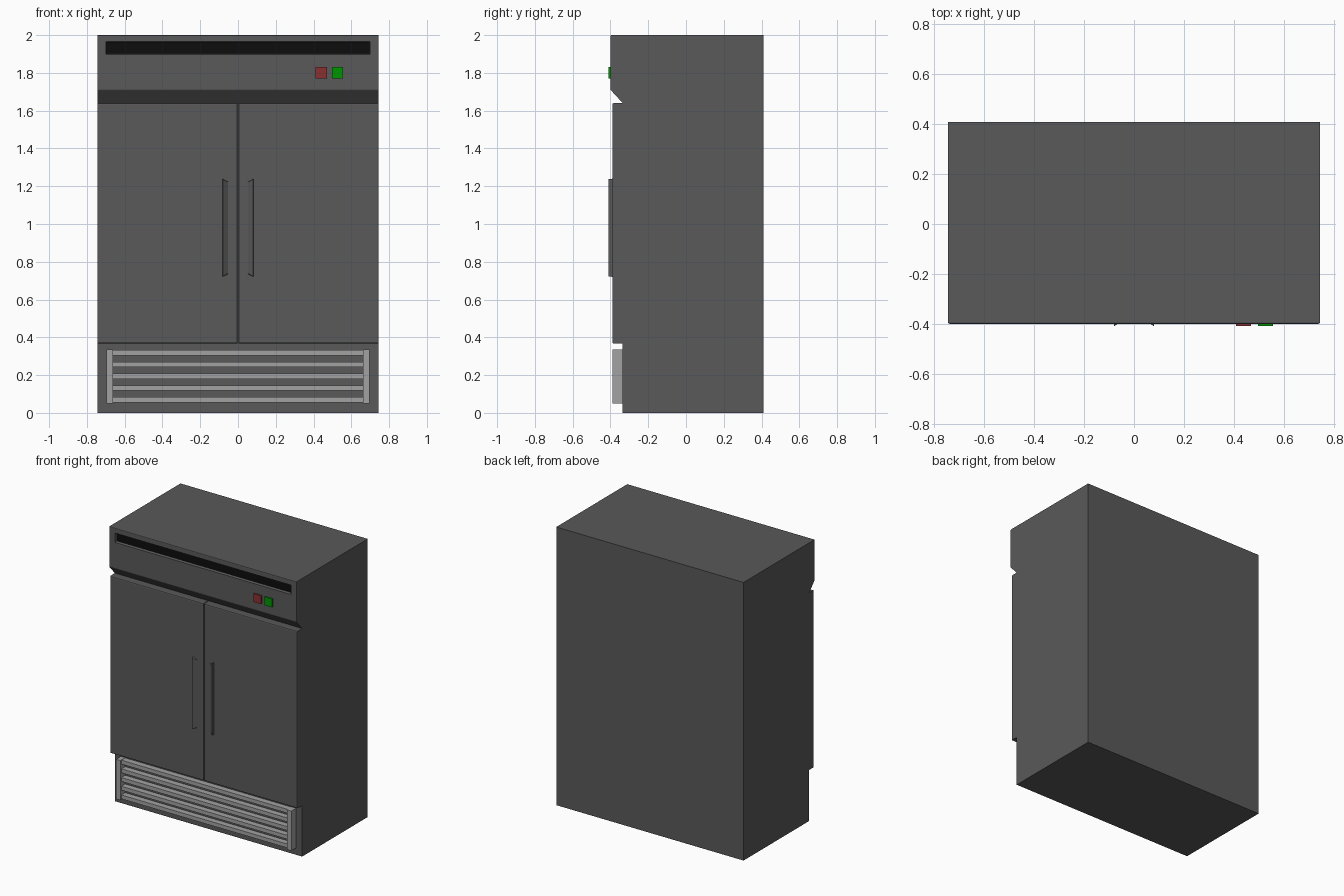
import bpy, bmesh

if "Cube" in bpy.data.objects:
    bpy.data.objects.remove(bpy.data.objects["Cube"])

W = 0.745  # half width


def material(name, rgb):
    m = bpy.data.materials.new(name)
    m.diffuse_color = (*rgb, 1)
    m.use_nodes = True
    m.node_tree.nodes["Principled BSDF"].inputs["Base Color"].default_value = m.diffuse_color
    return m


STEEL = material("dark_steel", (0.1, 0.1, 0.1))
BLACK = material("black", (0.004, 0.004, 0.004))
GRILLE = material("grille_grey", (0.36, 0.36, 0.36))
RED = material("red", (0.25, 0.03, 0.03))
GREEN = material("green", (0.0, 0.3, 0.0))


def finish(name, bm, mat):
    bmesh.ops.recalc_face_normals(bm, faces=bm.faces)
    me = bpy.data.meshes.new(name)
    bm.to_mesh(me)
    bm.free()
    ob = bpy.data.objects.new(name, me)
    bpy.context.collection.objects.link(ob)
    if mat:
        me.materials.append(mat)
    return ob


def prism(name, ring_a, ring_b, mat, bevel_y=None, bevel=0.006):
    """Join two matching outlines; optionally bevel the edges of the face at y = bevel_y."""
    bm = bmesh.new()
    a = [bm.verts.new(p) for p in ring_a]
    b = [bm.verts.new(p) for p in ring_b]
    bm.faces.new(a)
    bm.faces.new(b)
    for i in range(len(a)):
        j = (i + 1) % len(a)
        bm.faces.new((a[i], a[j], b[j], b[i]))
    if bevel_y is not None:
        edges = [e for e in bm.edges if all(abs(v.co.y - bevel_y) < 1e-5 for v in e.verts)]
        bmesh.ops.bevel(bm, geom=edges, offset=bevel, segments=2, profile=0.5, affect='EDGES')
    return finish(name, bm, mat)


def box(name, x, y, z, mat, bevel=0):
    rect = [(x[0], z[0]), (x[1], z[0]), (x[1], z[1]), (x[0], z[1])]
    return prism(name, [(p, y[0], q) for p, q in rect], [(p, y[1], q) for p, q in rect],
                 mat, y[0] if bevel else None, bevel)


# Cabinet: side profile extruded across the width, with softened header front
profile = [(0.41, 0), (0.41, 2), (-0.40, 2), (-0.40, 1.71), (-0.335, 1.64), (-0.335, 0)]
body = prism("cabinet", [(-W, y, z) for y, z in profile], [(W, y, z) for y, z in profile],
             STEEL, -0.40, 0.005)

# Vent slot cut into the header, tapering inward
def slot_ring(y, hx, z0, z1):
    return [(-hx, y, z0), (hx, y, z0), (hx, y, z1), (-hx, y, z1)]

cutter = prism("slot_cutter", slot_ring(-0.42, 0.706, 1.892, 1.971),
               slot_ring(-0.38, 0.694, 1.904, 1.959), None)
cut = body.modifiers.new("slot", 'BOOLEAN')
cut.operation = 'DIFFERENCE'
cut.object = cutter
bpy.context.view_layer.objects.active = body
bpy.ops.object.modifier_apply(modifier="slot")
bpy.data.objects.remove(cutter)
box("vent_slot_back", (-0.695, 0.695), (-0.384, -0.378), (1.903, 1.960), BLACK)

# Switches
box("red_switch", (0.41, 0.47), (-0.41, -0.395), (1.77, 1.83), RED)
box("green_switch", (0.497, 0.557), (-0.41, -0.395), (1.77, 1.83), GREEN)

for side, s in (("left", -1), ("right", 1)):
    # Doors
    box(side + "_door", sorted((s * 0.002, s * W)), (-0.39, -0.335), (0.367, 1.64), STEEL, 0.007)
    # Wedge handles: lip stands proud at the outer edge
    back = [(s * 0.052, -0.388, 0.735), (s * 0.082, -0.388, 0.72),
            (s * 0.082, -0.388, 1.24), (s * 0.052, -0.388, 1.225)]
    front = [(s * 0.053, -0.392, 0.738), (s * 0.080, -0.41, 0.723),
             (s * 0.080, -0.41, 1.237), (s * 0.053, -0.392, 1.222)]
    prism(side + "_handle", back, front, STEEL)
    # Grille end posts
    box(side + "_grille_post", sorted((s * 0.663, s * 0.697)), (-0.39, -0.335),
        (0.05, 0.335), GRILLE)

# Grille slats
for i in range(5):
    z = 0.055 + i * 0.0625
    box(f"grille_slat_{i + 1}", (-0.665, 0.665), (-0.378, -0.335), (z, z + 0.028), GRILLE)
